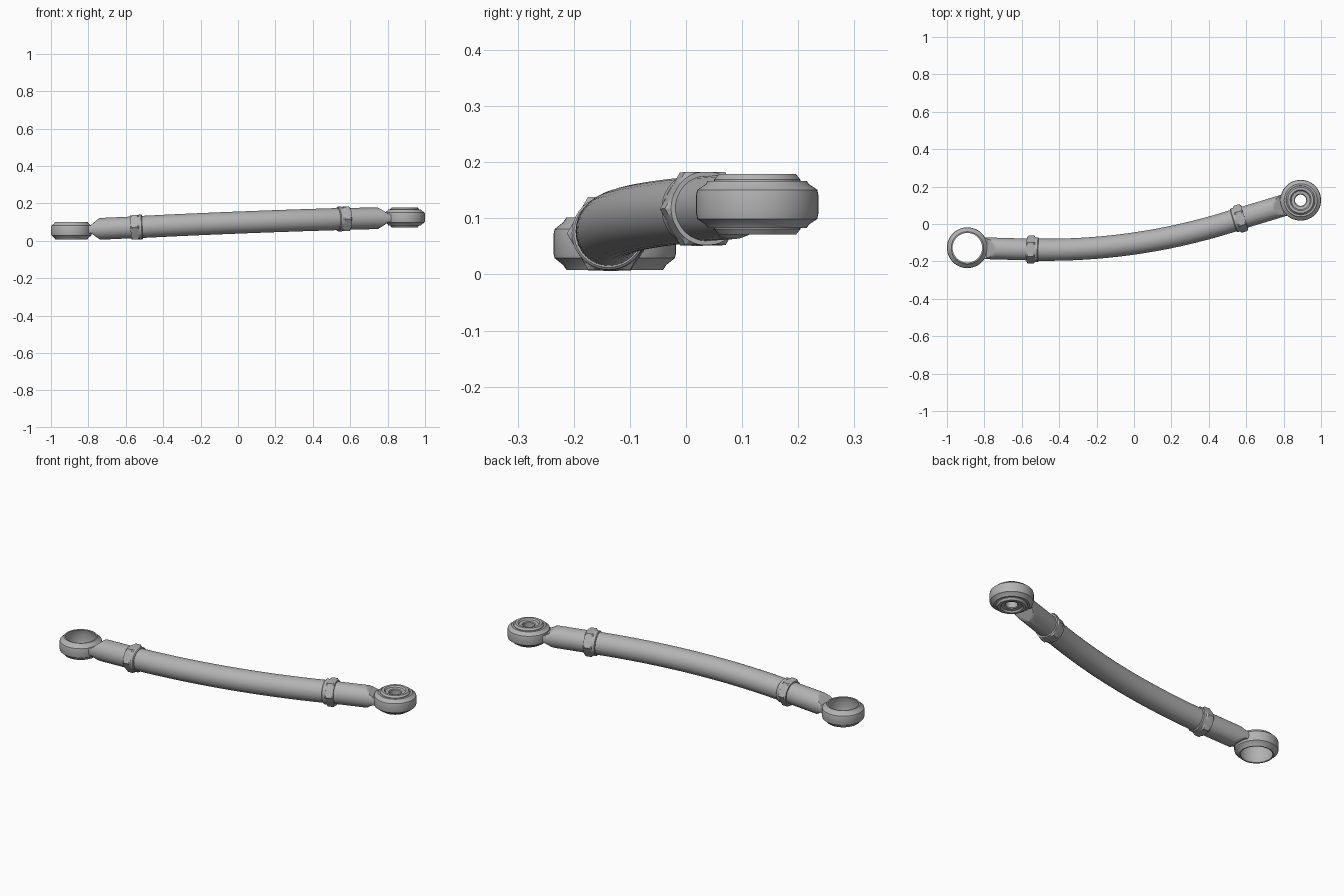
import bpy, math
from mathutils import Vector
from mathutils.geometry import interpolate_bezier

if "Cube" in bpy.data.objects:
    bpy.data.objects.remove(bpy.data.objects["Cube"])

steel = bpy.data.materials.new("plain grey steel")
steel.diffuse_color = (0.45, 0.45, 0.45, 1)
steel.use_nodes = True
steel.node_tree.nodes["Principled BSDF"].inputs["Base Color"].default_value = steel.diffuse_color


def add_mesh(name, verts, faces, angle=30):
    me = bpy.data.meshes.new(name)
    me.from_pydata([tuple(v) for v in verts], [], faces)
    me.materials.append(steel)
    for p in me.polygons:
        p.use_smooth = True
    me.set_sharp_from_angle(angle=math.radians(angle))
    ob = bpy.data.objects.new(name, me)
    bpy.context.collection.objects.link(ob)
    return ob


def skin(rings, n, caps=True, closed=False):
    """Join equal-sized vertex rings with quads."""
    verts = [v for r in rings for v in r]
    m = len(rings)
    faces = []
    for i in range(m if closed else m - 1):
        a, b = i * n, ((i + 1) % m) * n
        for j in range(n):
            k = (j + 1) % n
            faces.append((a + j, a + k, b + k, b + j))
    if caps and not closed:
        faces.append(tuple(reversed(range(n))))
        faces.append(tuple(range((m - 1) * n, m * n)))
    return verts, faces


def cross_section(c, t, r, n=32, limit=1.0):
    """Ring around direction t, with its height cut flat at +-limit."""
    t = t.normalized()
    side = Vector((0, 0, 1)).cross(t).normalized()
    up = t.cross(side)
    ring = []
    for j in range(n):
        a = 2 * math.pi * j / n
        h = max(-limit, min(limit, r * math.sin(a)))
        ring.append(c + side * r * math.cos(a) + up * h)
    return ring


def lathe(name, centre, profile, n=48):
    """Closed (radius, height) profile turned around a vertical axis."""
    rings = [[centre + Vector((r * math.cos(2 * math.pi * j / n),
                               r * math.sin(2 * math.pi * j / n), z))
              for j in range(n)] for r, z in profile]
    add_mesh(name, *skin(rings, n, closed=True), angle=24)


R = 0.058
eye_l, eye_r = Vector((-0.891, -0.127, 0.055)), Vector((0.891, 0.127, 0.125))
nut_l, nut_r = Vector((-0.54, -0.137, 0.073)), Vector((0.56, 0.027, 0.117))

# bent centre tube
path = interpolate_bezier(nut_l, nut_l + Vector((0.365, -0.008, 0.019)),
                          nut_r - Vector((0.365, 0.12, 0.011)), nut_r, 28)
rings = []
for i, p in enumerate(path):
    t = path[min(i + 1, 27)] - path[max(i - 1, 0)]
    rings.append(cross_section(p, t, R + 0.001))
add_mesh("bent_tube", *skin(rings, 32))


def end_rod(name, nut, eye, end_z):
    """Round rod whose tip is cut to a flat tongue entering the eye."""
    tip = Vector((eye.x, eye.y, end_z))
    d = tip - nut
    length = d.length
    d.normalize()
    stations = [(0, R)]
    for k in range(6):
        f = k / 5
        stations.append((length - 0.152 + 0.047 * f, R * (1 - f) + 0.021 * f))
    stations.append((length - 0.09, 0.021))
    add_mesh(name, *skin([cross_section(nut + d * s, d, R, 32, lim)
                          for s, lim in stations], 32))


end_rod("left_end_rod", nut_l, eye_l, 0.057)
end_rod("right_end_rod", nut_r, eye_r, 0.124)


def lock_nut(name, c, outward):
    """Chamfered hexagonal nut with a round collar on the tube side."""
    d = outward.normalized()
    n = 48
    hexes = []
    for s, cap in ((-0.012, 0.066), (-0.006, 0.076), (0.026, 0.076), (0.033, 0.066)):
        ring = cross_section(c + d * s, d, 1.0, n)
        out = []
        for j, v in enumerate(ring):
            a = (2 * math.pi * j / n) % (math.pi / 3) - math.pi / 6
            r = min(cap, 0.065 / math.cos(a))
            out.append(c + d * s + (v - c - d * s) * r)
        hexes.append(out)
    add_mesh(name, *skin(hexes, n), angle=20)
    collar = [cross_section(c + d * s, d, r, 40)
              for s, r in ((-0.03, 0.062), (-0.026, 0.066), (-0.008, 0.066))]
    add_mesh(name + "_collar", *skin(collar, 40))


lock_nut("left_lock_nut", nut_l, eye_l - nut_l)
lock_nut("right_lock_nut", nut_r, eye_r - nut_r)


def mirrored(half):
    """Mirror the upper half of a profile to the lower side."""
    return half + [(r, -z) for r, z in reversed(half)]


# open left eye with a slightly hollow bore
lathe("left_eye", eye_l, mirrored([(0.086, 0.012), (0.084, 0.03), (0.079, 0.046),
                                   (0.086, 0.047), (0.092, 0.038), (0.107, 0.026),
                                   (0.109, 0.018)]))

# right eye with a bushing filling its bore
lathe("right_eye", eye_r, mirrored([(0.070, 0.034), (0.078, 0.042), (0.088, 0.042),
                                    (0.092, 0.036), (0.107, 0.026), (0.109, 0.016)]))
lathe("right_bushing", eye_r, mirrored([(0.030, 0.040), (0.034, 0.044), (0.050, 0.046),
                                        (0.056, 0.054), (0.069, 0.054), (0.077, 0.044),
                                        (0.077, 0.030)]))

# make normals consistent on every part
import bmesh
for ob in bpy.context.collection.objects:
    bm = bmesh.new()
    bm.from_mesh(ob.data)
    bmesh.ops.recalc_face_normals(bm, faces=bm.faces)
    bm.to_mesh(ob.data)
    bm.free()
